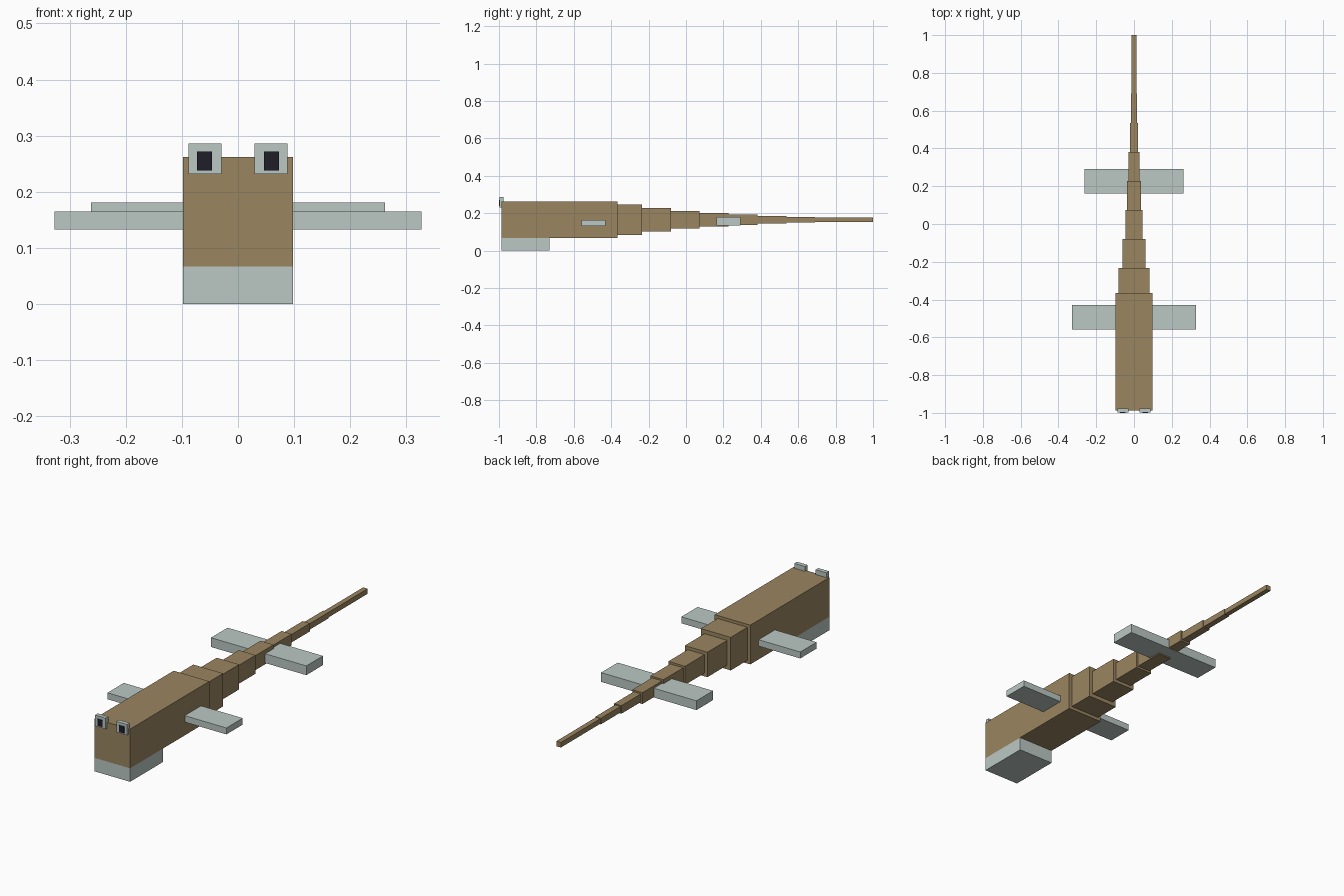
import bpy
import bmesh

if "Cube" in bpy.data.objects:
    bpy.data.objects.remove(bpy.data.objects["Cube"])


def material(name, rgb):
    m = bpy.data.materials.new(name)
    m.diffuse_color = (*rgb, 1)
    m.use_nodes = True
    m.node_tree.nodes["Principled BSDF"].inputs["Base Color"].default_value = m.diffuse_color
    return m


BROWN = material("brown", (0.323, 0.235, 0.117))
PALE = material("pale_grey_green", (0.497, 0.578, 0.546))
DARK = material("near_black", (0.014, 0.013, 0.022))


def box(name, x, y, z, mat):
    """Flat-faced box from (min, max) ranges on each axis."""
    bm = bmesh.new()
    bmesh.ops.create_cube(bm, size=1)
    for v in bm.verts:
        v.co = [r[0] if c < 0 else r[1] for c, r in zip(v.co, (x, y, z))]
    me = bpy.data.meshes.new(name)
    bm.to_mesh(me)
    bm.free()
    me.materials.append(mat)
    ob = bpy.data.objects.new(name, me)
    bpy.context.collection.objects.link(ob)
    return ob


# Body and lower jaw
W = 0.098
FRONT = -0.987
box("body", (-W, W), (FRONT, -0.365), (0.067, 0.262), BROWN)
box("lower_jaw", (-W, W), (FRONT, -0.73), (0.0, 0.067), PALE)

# Tapering tail of square segments: end y, half thickness
MID = 0.165
start = -0.365
tail = [(-0.234, 0.082), (-0.079, 0.062), (0.073, 0.046), (0.228, 0.036),
        (0.382, 0.028), (0.536, 0.020), (0.69, 0.015), (1.0, 0.0125)]
for i, (end, h) in enumerate(tail):
    box(f"tail_segment_{i + 1}", (-h, h), (start, end), (MID - h, MID + h), BROWN)
    start = end

# Fins, eyes and pupils on both sides
for side, s in (("left", 1), ("right", -1)):
    def span(a, b):
        return tuple(sorted((s * a, s * b)))

    box(f"front_fin_{side}", span(W, 0.327), (-0.558, -0.43), (0.133, 0.165), PALE)
    box(f"rear_fin_{side}", span(0, 0.262), (0.162, 0.292), (0.135, 0.181), PALE)
    box(f"eye_{side}", span(0.029, 0.088), (-0.997, -0.976), (0.232, 0.286), PALE)
    box(f"pupil_{side}", span(0.046, 0.073), (-1.0, -0.996), (0.238, 0.272), DARK)
